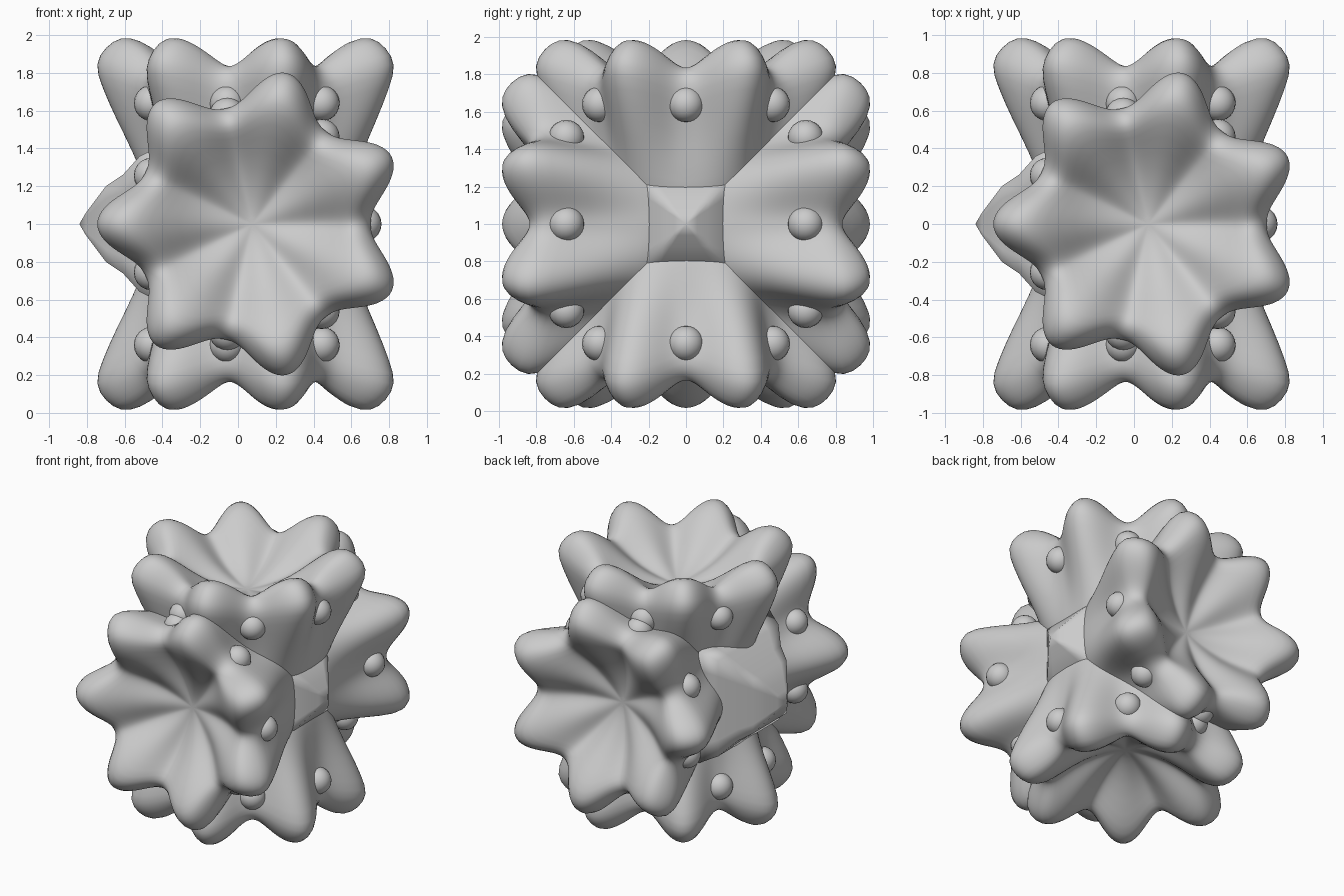
import bpy, bmesh, math
from mathutils import Matrix, Vector

if "Cube" in bpy.data.objects:
    bpy.data.objects.remove(bpy.data.objects["Cube"])

LOBES = 7
CX = 0.075          # flower centre offset along x
SEG = 112

# ring profile from pit, over the rim, down the wall: lobe (r, h), valley (r, h)
RINGS = [
    (.05, .65, .05, .65), (.14, .67, .13, .66), (.30, .75, .29, .70), (.48, .90, .43, .78),
    (.60, .98, .50, .83), (.70, .995, .55, .84), (.78, .94, .60, .81), (.84, .85, .635, .75),
    (.80, .73, .62, .65), (.72, .55, .58, .50), (.63, .38, .56, .34),
    (.54, .15, .53, .12), (.48, .0, .48, .0),
]


def finish(name, bm, rot, levels=0):
    bmesh.ops.recalc_face_normals(bm, faces=bm.faces)
    bm.transform(Matrix.Translation((0, 0, 1)) @ rot)
    me = bpy.data.meshes.new(name)
    bm.to_mesh(me)
    bm.free()
    for p in me.polygons:
        p.use_smooth = True
    ob = bpy.data.objects.new(name, me)
    bpy.context.collection.objects.link(ob)
    if levels:
        ob.modifiers.new("smooth", 'SUBSURF').levels = levels
        ob.modifiers["smooth"].render_levels = levels
    return ob


def loft(rings, start, end):
    """Skin closed rings of points, capped by fans to a start and an end point."""
    bm = bmesh.new()
    vr = [[bm.verts.new(p) for p in ring] for ring in rings]
    n = len(vr[0])
    for a, b in zip(vr, vr[1:]):
        for i in range(n):
            j = (i + 1) % n
            bm.faces.new((a[i], a[j], b[j], b[i]))
    for ring, tip in ((vr[0], start), (vr[-1], end)):
        t = bm.verts.new(tip)
        for i in range(n):
            bm.faces.new((t, ring[i], ring[(i + 1) % n]))
    return bm


def flower_rings():
    out = []
    for rt, ht, rv, hv in RINGS:
        ring = []
        for i in range(SEG):
            a = 2 * math.pi * i / SEG
            c = .5 - .5 * math.cos(LOBES * a)      # 1 on lobes, 0 in valleys
            wr, wh = c ** 1.25, c ** .9
            r, h = rv + (rt - rv) * wr, hv + (ht - hv) * wh
            ring.append((CX + r * math.cos(a), r * math.sin(a), h))
        out.append(ring)
    return out


# four star flowers around the x axis, with a small bump under each valley
for k, side in enumerate(("top", "front", "bottom", "back")):
    rot = Matrix.Rotation(k * math.pi / 2, 4, 'X')
    finish(side + "_flower", loft(flower_rings(), (CX, 0, .65), (CX, 0, 0)), rot, 1)
    bm = bmesh.new()
    for i in range(LOBES):
        a = 2 * math.pi * i / LOBES
        pos = Vector((CX + .59 * math.cos(a), .59 * math.sin(a), .64))
        bmesh.ops.create_uvsphere(bm, u_segments=20, v_segments=12, radius=.095,
                                  matrix=Matrix.Translation(pos))
    finish(side + "_valley_bumps", bm, rot)

# four-sided peaked knobs at both ends of the x axis
for name, sx, apex in (("left_end_knob", -1, .84), ("right_end_knob", 1, .75)):
    prof = [(.06, apex - .035), (.12, apex - .08), (.20, apex - .14),
            (.26, apex - .23), (.36, .52), (.42, .40)]
    rings = []
    for d, x in prof:
        ring = []
        for i in range(32):
            a = 2 * math.pi * i / 32
            s = d / max(abs(math.cos(a)), abs(math.sin(a)))
            ring.append((sx * x, s * math.cos(a), s * math.sin(a)))
        rings.append(ring)
    finish(name, loft(rings, (sx * apex, 0, 0), (sx * .3, 0, 0)), Matrix.Identity(4))
